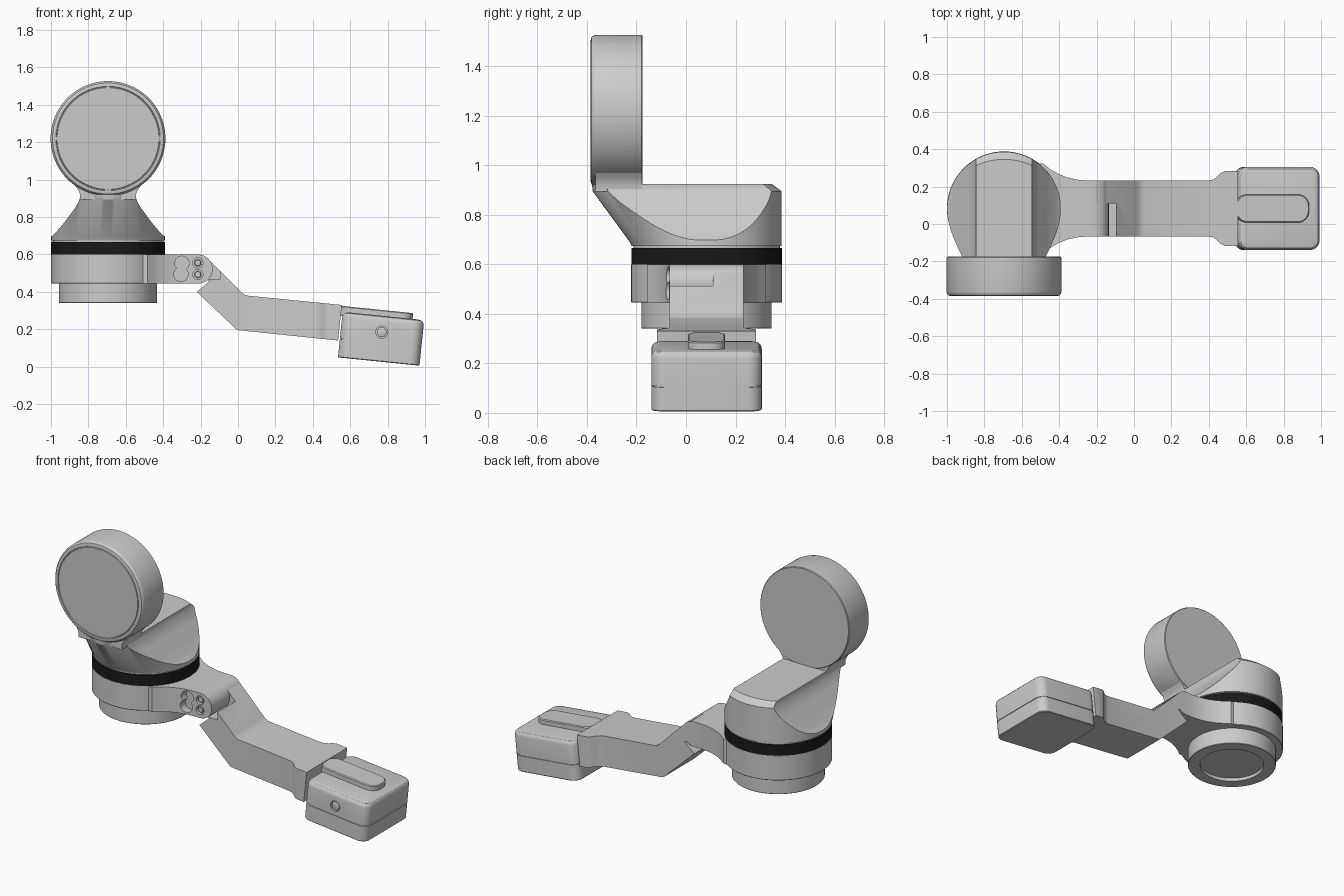
import bpy, bmesh, math
from mathutils import Matrix, Vector

if "Cube" in bpy.data.objects:
    bpy.data.objects.remove(bpy.data.objects["Cube"])

CX, CY = -0.695, 0.083          # axis of the round base
TILT = Matrix.Translation((0.765, CY, 0.15)) @ Matrix.Rotation(math.radians(5.8), 4, 'Y')


def loft(name, rings, matrix=Matrix(), color=None):
    """Skin a stack of equal-length point rings, capping both ends."""
    bm = bmesh.new()
    loops = [[bm.verts.new(matrix @ Vector(p)) for p in ring] for ring in rings]
    n = len(loops[0])
    for a, b in zip(loops, loops[1:]):
        for i in range(n):
            bm.faces.new((a[i], a[(i + 1) % n], b[(i + 1) % n], b[i]))
    bm.faces.new(loops[0][::-1])
    bm.faces.new(loops[-1])
    bmesh.ops.recalc_face_normals(bm, faces=bm.faces)
    me = bpy.data.meshes.new(name)
    bm.to_mesh(me)
    bm.free()
    ob = bpy.data.objects.new(name, me)
    bpy.context.collection.objects.link(ob)
    if color:
        mat = bpy.data.materials.new(name)
        mat.diffuse_color = color
        mat.use_nodes = True
        mat.node_tree.nodes["Principled BSDF"].inputs["Base Color"].default_value = mat.diffuse_color
        me.materials.append(mat)
    return ob


def lathe(name, profile, matrix, n=96, color=None):
    rings = [[(r * math.cos(2 * math.pi * i / n), r * math.sin(2 * math.pi * i / n), h)
              for i in range(n)] for r, h in profile]
    return loft(name, rings, matrix, color)


def prism_y(name, pts, y0, y1):
    return loft(name, [[(x, y, z) for x, z in pts] for y in (y0, y1)])


def plan_prism(name, half, z0, z1):
    """Vertical prism from (x, half width) pairs, mirrored about CY."""
    pts = [(x, CY + h) for x, h in half] + [(x, CY - h) for x, h in reversed(half)]
    return loft(name, [[(x, y, z) for x, y in pts] for z in (z0, z1)])


def rounded_rect(x0, x1, y0, y1, r, z, inset=0.0, n=8):
    r2 = r - inset
    out = []
    for k, (cx, cy) in enumerate(((x1 - r, y1 - r), (x0 + r, y1 - r),
                                  (x0 + r, y0 + r), (x1 - r, y0 + r))):
        for i in range(n + 1):
            a = math.pi / 2 * (k + i / n)
            out.append((cx + r2 * math.cos(a), cy + r2 * math.sin(a), z))
    return out


def boolean(ob, other, op):
    m = ob.modifiers.new("cut", 'BOOLEAN')
    m.operation, m.object, m.solver = op, other, 'EXACT'
    bpy.context.view_layer.objects.active = ob
    bpy.ops.object.modifier_apply(modifier=m.name)
    bpy.data.objects.remove(other)


def facing_front(x, y, z):
    return Matrix.Translation((x, y, z)) @ Matrix.Rotation(math.pi / 2, 4, 'X')


# Round base, dark ring and groove
base_m = Matrix.Translation((CX, CY, 0))
lathe("base_foot", [(0.19, 0.36), (0.19, 0.34), (0.26, 0.34), (0.263, 0.343), (0.263, 0.45)], base_m)
lathe("base_housing", [(0.26, 0.445), (0.302, 0.445), (0.305, 0.448), (0.305, 0.60), (0.28, 0.60)], base_m)
lathe("dark_ring", [(0.28, 0.598), (0.304, 0.598), (0.304, 0.667), (0.28, 0.667)], base_m,
      color=(0.01, 0.01, 0.01, 1))
lathe("ring_groove", [(0.296, 0.66), (0.296, 0.69)], base_m)

# Shoulder: round plan leaning forward, trimmed by a concave front profile
rings = []
for z, front, back in ((0.675, 0.303, 0.303), (0.69, 0.31, 0.303), (0.895, 0.46, 0.303), (0.925, 0.463, 0.263)):
    ring = []
    for i in range(96):
        a = 2 * math.pi * i / 96
        ring.append((CX + 0.304 * math.cos(a), CY + math.sin(a) * (back if math.sin(a) > 0 else front), z))
    rings.append(ring)
shoulder = loft("shoulder", rings)
half = [(0.32, 0.66), (0.32, 0.693), (0.298, 0.70), (0.275, 0.722), (0.24, 0.763), (0.205, 0.81),
        (0.175, 0.85), (0.158, 0.88), (0.149, 0.905), (0.15, 0.94)]
boolean(shoulder, prism_y("shoulder_trim", [(CX + x, z) for x, z in half] +
                          [(CX - x, z) for x, z in reversed(half)], -0.6, 0.6), 'INTERSECT')

# Flare joining the shoulder to the head
half = [(0.149, 0.895), (0.15, 0.925), (0.162, 0.95), (0.185, 0.98)]
prism_y("head_flare", [(CX + x, z) for x, z in half] + [(CX - x, z) for x, z in reversed(half)], -0.365, -0.178)

# Round head with a fine groove on the front
lathe("head_disc", [(0.303, 0), (0.307, 0.004), (0.307, 0.188), (0.304, 0.199), (0.297, 0.207), (0.286, 0.21),
                    (0.279, 0.21), (0.277, 0.205), (0.274, 0.205), (0.272, 0.21)],
      facing_front(CX, -0.175, 1.22))

# Bracket from base to hinge, rounded at the hinge end
arc = [(-0.215 + 0.08 * math.cos(a), 0.522 + 0.078 * math.sin(a))
       for a in (math.pi * (i / 16 - 0.5) for i in range(17))]
bracket = prism_y("hinge_bracket", [(-0.6, 0.445)] + arc + [(-0.6, 0.599)], -0.4, 0.5)
boolean(bracket, plan_prism("bracket_plan", [(-0.6, 0.24), (-0.485, 0.24), (-0.45, 0.212), (-0.41, 0.188),
                                             (-0.36, 0.167), (-0.31, 0.155), (-0.26, 0.15), (-0.1, 0.15)],
                            0.3, 0.8), 'INTERSECT')
FACE = CY - 0.15
for x, z, r, depth in ((-0.30, 0.553, 0.038, 0.04), (-0.305, 0.495, 0.038, 0.04),
                       (-0.215, 0.555, 0.027, 0.02), (-0.215, 0.493, 0.027, 0.02)):
    boolean(bracket, lathe("pocket", [(r, 0), (r, 0.1)], facing_front(x, FACE + depth, z), 32), 'DIFFERENCE')
for z in (0.555, 0.493):
    lathe("hinge_screw", [(0.018, 0), (0.018, 0.022), (0.015, 0.025)], facing_front(-0.215, FACE + 0.03, z), 32)

# Bent arm, widening toward the end block
arm = prism_y("bent_arm", [(-0.2, 0.6), (-0.16, 0.577), (0.015, 0.402), (0.03, 0.388), (0.05, 0.38),
                           (0.555, 0.33), (0.535, 0.14), (0.005, 0.195), (-0.01, 0.2), (-0.02, 0.21),
                           (-0.22, 0.40), (-0.15, 0.46), (-0.2, 0.47)], -0.4, 0.5)
boolean(arm, plan_prism("arm_plan", [(-0.3, 0.15), (0.40, 0.15), (0.425, 0.155), (0.445, 0.17), (0.465, 0.19),
                                     (0.485, 0.2), (0.6, 0.2)], 0, 0.9), 'INTERSECT')
boolean(arm, prism_y("hinge_gap", [(-0.3, 0.465), (-0.095, 0.465), (-0.095, 0.7), (-0.3, 0.7)], -0.3, 0.11),
        'DIFFERENCE')

# End block: lower tray, seam and rounded upper cover
W, D = 0.219, 0.223


def block_ring(z, inset=0.0):
    return rounded_rect(-W, W, -D, D, 0.055, z, inset)


loft("block_tray", [block_ring(-0.123, 0.004), block_ring(-0.119), block_ring(-0.025)], TILT)
loft("block_seam", [block_ring(-0.03, 0.005), block_ring(-0.01, 0.005)], TILT)
cover = loft("block_cover", [block_ring(-0.021), block_ring(0.093), block_ring(0.107, 0.003),
                             block_ring(0.117, 0.012), block_ring(0.122, 0.03)], TILT)
button_m = TILT @ facing_front(0, -D, 0.035)
boolean(cover, lathe("button_hole", [(0.032, -0.02), (0.032, 0.05)], button_m, 32), 'DIFFERENCE')
lathe("block_button", [(0.026, -0.03), (0.026, -0.004), (0.022, -0.002)], button_m, 32)

# Tongue lying over the block
loft("block_tongue", [rounded_rect(-0.235, 0.157, -0.075, 0.075, 0.06, z, i)
                      for z, i in ((0.1, 0), (0.148, 0), (0.153, 0.005))], TILT)

for ob in bpy.context.scene.objects:
    bpy.ops.object.select_all(action='DESELECT')
    ob.select_set(True)
    bpy.context.view_layer.objects.active = ob
    bpy.ops.object.shade_smooth_by_angle(angle=math.radians(30))
